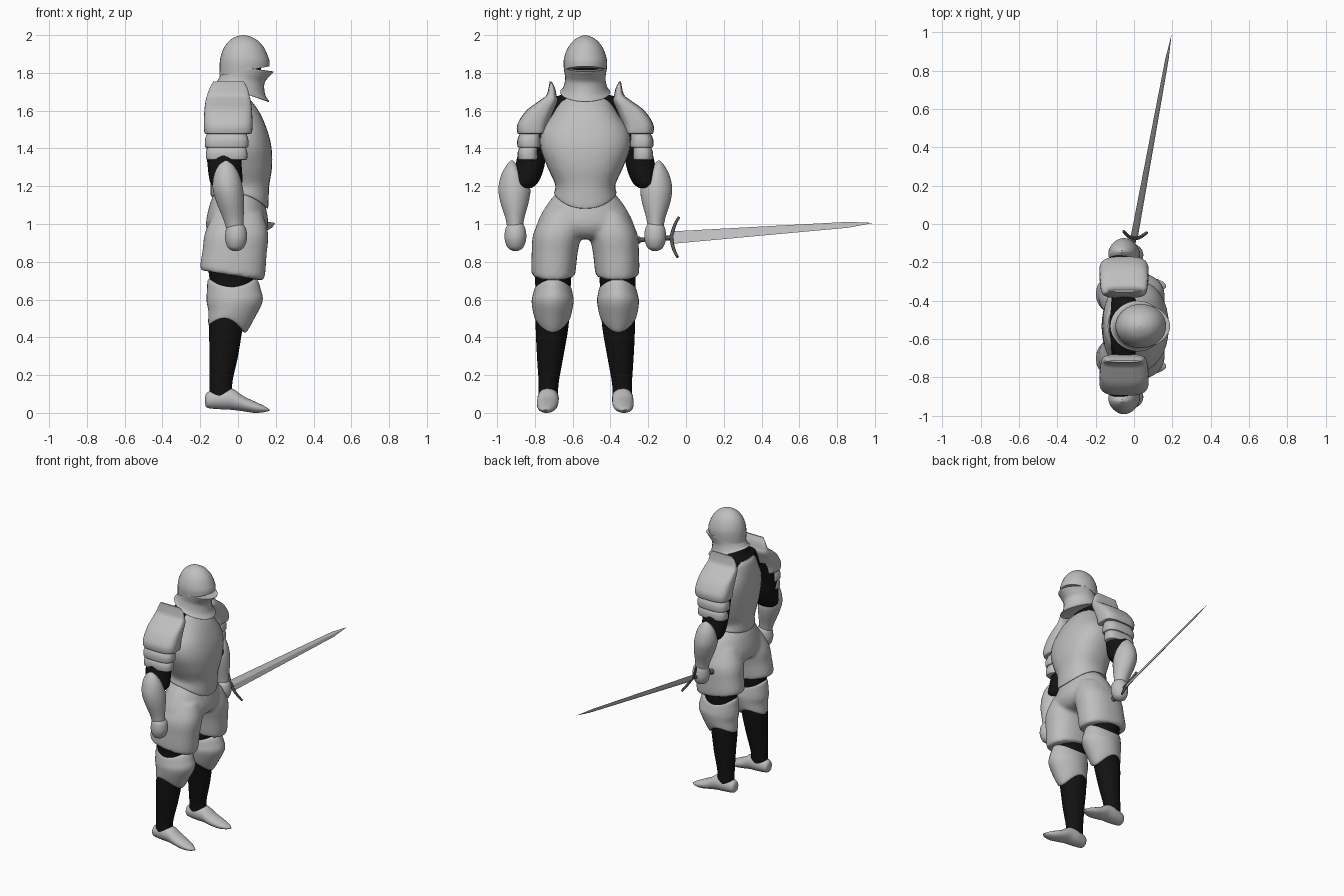
import bpy, bmesh, math
from mathutils import Vector, Matrix

CENTRE_Y = -0.533   # the figure stands off centre because the sword reaches out to +y

if "Cube" in bpy.data.objects:
    bpy.data.objects.remove(bpy.data.objects["Cube"], do_unlink=True)


def make_material(name, level):
    mat = bpy.data.materials.new(name)
    mat.use_nodes = True
    colour = (level, level, level, 1)
    mat.diffuse_color = colour
    mat.node_tree.nodes["Principled BSDF"].inputs["Base Color"].default_value = colour
    return mat


steel = make_material("steel", 0.52)
black = make_material("black cloth", 0.006)
dark_metal = make_material("dark metal", 0.09)


def smooth(obj, angle=40):
    bpy.ops.object.select_all(action='DESELECT')
    obj.select_set(True)
    bpy.context.view_layer.objects.active = obj
    bpy.ops.object.shade_smooth_by_angle(angle=math.radians(angle))


def spline(rings, steps):
    """Catmull-Rom interpolation between the given rings."""
    pts = [Vector(tuple(r) + (0,) * (7 - len(r))) for r in rings]
    out = []
    for i in range(len(pts) - 1):
        a, b = pts[max(i - 1, 0)], pts[i]
        c, d = pts[i + 1], pts[min(i + 2, len(pts) - 1)]
        for k in range(steps):
            t = k / steps
            out.append(b + (c - a) * (t / 2) + (a * 2 - b * 5 + c * 4 - d) * (t * t / 2)
                       + (b * 3 - a - c * 3 + d) * (t ** 3 / 2))
    return out + [pts[-1]]


def loft_into(bm, rings, side=1, power=2.0, sides=32, steps=5, along_x=False, frame=None):
    """Rings are (height, x, y, radius x, radius y, front lift, saddle wave)."""
    def squash(v):
        return math.copysign(abs(v) ** (2 / power), v)
    loops = []
    for h, cx, cy, rx, ry, lift, wave in spline(rings, steps):
        loop = []
        for k in range(sides):
            a = math.tau * k / sides
            u = cx + rx * squash(math.cos(a))
            v = cy * side + ry * squash(math.sin(a))
            w = h + lift * math.cos(a) + wave * math.cos(2 * a)
            if frame:
                p = frame @ Vector((u, v, w))
            elif along_x:
                p = Vector((w, v + CENTRE_Y, u))
            else:
                p = Vector((u, v + CENTRE_Y, w))
            loop.append(bm.verts.new(p))
        loops.append(loop)
    for low, high in zip(loops, loops[1:]):
        for k in range(sides):
            j = (k + 1) % sides
            bm.faces.new((low[k], low[j], high[j], high[k]))
    bm.faces.new(loops[0])
    bm.faces.new(loops[-1])


def finish(bm, name, mat, angle=40):
    bmesh.ops.recalc_face_normals(bm, faces=bm.faces)
    mesh = bpy.data.meshes.new(name)
    bm.to_mesh(mesh)
    bm.free()
    mesh.materials.append(mat)
    obj = bpy.data.objects.new(name, mesh)
    bpy.context.collection.objects.link(obj)
    smooth(obj, angle)
    return obj


def loft(name, mat, rings, angle=40, **options):
    bm = bmesh.new()
    loft_into(bm, rings, **options)
    return finish(bm, name, mat, angle)


def pair(name, mat, rings, **options):
    for label, side in (("left_", 1), ("right_", -1)):
        loft(label + name, mat, rings, side=side, **options)


# Helmet: dome, dark slit core and flared visor
loft("helmet_dome", steel, [
    (1.81, .035, 0, .133, .113, .025), (1.87, .035, 0, .13, .114), (1.93, .032, 0, .108, .094),
    (1.97, .03, 0, .076, .064), (1.992, .028, 0, .038, .03), (2.0, .028, 0, .002, .002)])
loft("helmet_slit", black, [(1.76, .02, 0, .1, .095), (1.87, .02, 0, .105, .1)])
loft("helmet_visor", steel, [
    (1.70, .02, 0, .13, .12, -.05), (1.698, .02, 0, .145, .133, -.05),
    (1.72, .016, 0, .128, .118, -.035), (1.765, .022, 0, .118, .107, -.02),
    (1.80, .037, 0, .128, .11, -.02), (1.826, .046, 0, .143, .113, -.02),
    (1.828, .04, 0, .12, .1, -.02)], power=1.9)

# Neck, shoulders and breastplate
loft("neck_cloth", black, [
    (1.56, -.05, 0, .09, .22), (1.66, -.05, 0, .08, .18),
    (1.69, -.04, 0, .07, .12), (1.76, 0, 0, .07, .07)])
loft("breastplate", steel, [
    (1.14, .008, 0, .14, .15, -.03, -.022), (1.142, .008, 0, .152, .165, -.03, -.022),
    (1.21, .01, 0, .155, .16, -.01), (1.30, .012, 0, .168, .2), (1.40, .008, 0, .17, .236),
    (1.49, -.004, 0, .161, .232), (1.58, -.02, 0, .14, .175), (1.64, -.035, 0, .115, .14),
    (1.665, -.04, 0, .095, .115)], power=2.3)

# Armoured breeches: hips and two legs fused into one smooth shell
bm = bmesh.new()
loft_into(bm, [(1.18, 0, 0, .12, .14), (1.10, -.003, 0, .148, .205), (1.0, -.005, 0, .165, .257),
               (.94, -.01, 0, .14, .25), (.92, -.01, 0, .09, .2)])
for side in (1, -1):
    loft_into(bm, [(1.06, 0, .12, .13, .1), (.95, -.008, .148, .168, .127),
                   (.85, -.018, .162, .17, .122, -.01), (.76, -.028, .168, .172, .118, -.025),
                   (.73, -.03, .168, .165, .112, -.025), (.728, -.03, .168, .14, .09, -.025)],
              side=side, power=2.3)
breeches = finish(bm, "breeches", steel)
remesh = breeches.modifiers.new("Fuse", 'REMESH')
remesh.mode = 'VOXEL'
remesh.voxel_size = 0.012
remesh.use_smooth_shade = True
relax = breeches.modifiers.new("Relax", 'SMOOTH')
relax.factor = 0.5
relax.iterations = 6

# Shoulder plates with raised neck guards, and two lames below each
pair("shoulder_plate", steel, [
    (1.48, -.052, .285, .11, .065), (1.482, -.052, .283, .125, .077),
    (1.53, -.052, .277, .129, .082), (1.60, -.052, .24, .126, .073),
    (1.65, -.052, .197, .12, .05), (1.68, -.052, .18, .112, .028),
    (1.72, -.05, .178, .1, .017), (1.755, -.05, .184, .08, .005)], power=3.2)
for number, (top, y, rx, ry) in enumerate(((1.49, .297, .114, .062), (1.425, .303, .108, .054))):
    pair("arm_lame_%d" % (number + 1), steel, [
        (top - .085, -.06, y, rx - .012, ry - .01), (top - .08, -.06, y, rx, ry),
        (top - .04, -.06, y, rx, ry), (top, -.06, y - .01, rx - .015, ry - .01)], power=2.8)

# Arms: cloth sleeve, vambrace and fist
pair("sleeve", black, [
    (1.19, -.06, .325, .06, .04), (1.22, -.062, .315, .085, .065), (1.30, -.07, .295, .09, .077),
    (1.42, -.077, .272, .09, .072), (1.56, -.07, .23, .085, .07)])
pair("vambrace", steel, [
    (.97, -.015, .372, .045, .04), (1.03, -.025, .373, .055, .05), (1.12, -.042, .375, .074, .076),
    (1.19, -.054, .376, .08, .084), (1.26, -.06, .382, .067, .063),
    (1.31, -.063, .388, .04, .03), (1.335, -.063, .39, .008, .006)], power=1.85)
pair("fist", steel, [
    (.858, -.012, .37, .015, .015), (.875, -.012, .37, .042, .041), (.92, -.01, .37, .058, .057),
    (.97, -.01, .37, .054, .054), (.998, -.012, .37, .04, .04), (1.01, -.012, .37, .02, .02)])

# Legs: cloth legging, pointed knee plate and foot
pair("legging", black, [
    (.09, -.088, .196, .062, .052), (.16, -.09, .194, .06, .053), (.30, -.075, .186, .075, .07),
    (.46, -.063, .176, .09, .087), (.60, -.04, .172, .1, .09), (.78, -.03, .17, .13, .1)])
pair("knee_plate", steel, [
    (.475, -.058, .174, .085, .082, -.02, -.026), (.477, -.055, .174, .102, .094, -.02, -.026),
    (.53, -.035, .174, .122, .104, -.02, -.01), (.59, -.018, .173, .148, .111),
    (.64, -.022, .172, .142, .106, 0, .015), (.685, -.028, .171, .13, .095, 0, .02),
    (.687, -.028, .171, .1, .08, 0, .02)], power=1.9)
pair("foot", steel, [
    (-.174, .065, .196, .02, .015), (-.16, .068, .196, .042, .04), (-.09, .075, .196, .056, .055),
    (-.03, .072, .198, .056, .056), (.03, .048, .2, .04, .056), (.09, .03, .204, .03, .048),
    (.14, .02, .208, .016, .03), (.168, .015, .21, .003, .006)], along_x=True)

# Sword frame: local z runs along the blade, local x across its width
hilt = Vector((0, -.075, .928))
tip = Vector((.195, .985, 1.005))
along = (tip - hilt).normalized()
across = Vector((-.5, 0, .86))
across = (across - along * across.dot(along)).normalized()
thick = along.cross(across)
sword = Matrix.Translation(hilt) @ Matrix((across, thick, along)).transposed().to_4x4()
length = (tip - hilt).length

loft("sword_blade", steel, [
    (0, 0, 0, .038, .008), (length * .88, 0, 0, .018, .005), (length, 0, 0, .001, .001)],
    angle=10, sides=4, steps=1, frame=sword)
loft("sword_grip", dark_metal, [(-.18, 0, 0, .011, .011), (.01, 0, 0, .014, .012)],
     sides=12, frame=sword)
loft("sword_pommel", dark_metal, [
    (-.2, 0, 0, .004, .004), (-.192, 0, 0, .018, .016),
    (-.178, 0, 0, .02, .018), (-.162, 0, 0, .01, .01)], sides=16, frame=sword)

# Crossguard arms curve forward towards the blade
guard = bpy.data.curves.new("sword_guard", 'CURVE')
guard.dimensions = '3D'
guard.bevel_depth = 0.009
guard.bevel_resolution = 3
guard.use_fill_caps = True
path = guard.splines.new('POLY')
path.points.add(12)
for k, point in enumerate(path.points):
    t = k / 6 - 1
    point.co = (sword @ Vector((.122 * t, 0, .035 * t * t))).to_4d()
    point.radius = 1.2 - .4 * abs(t)
guard.materials.append(dark_metal)
bpy.context.collection.objects.link(bpy.data.objects.new("sword_guard", guard))
